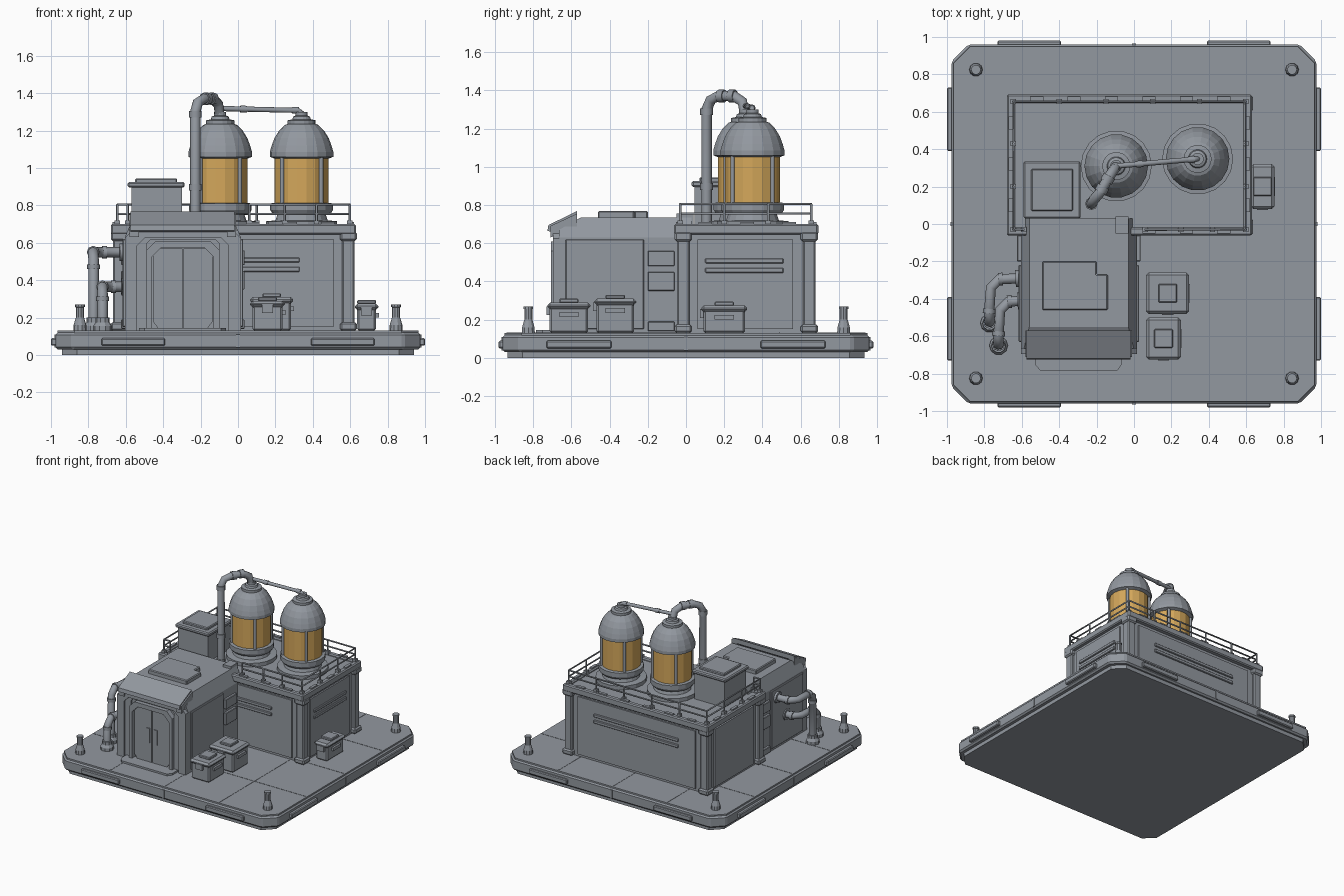
import bpy, bmesh, math
from mathutils import Vector

old = bpy.data.objects.get("Cube")
if old:
    bpy.data.objects.remove(old, do_unlink=True)


def material(name, rgb):
    m = bpy.data.materials.new(name)
    m.use_nodes = True
    m.diffuse_color = (*rgb, 1)
    m.node_tree.nodes["Principled BSDF"].inputs["Base Color"].default_value = (*rgb, 1)
    return m


GREY = material("steel grey", (0.29, 0.315, 0.35))
AMBER = material("amber glass", (0.66, 0.39, 0.105))


def finish(name, bm, mat=GREY, bevel=0):
    bmesh.ops.recalc_face_normals(bm, faces=bm.faces)
    me = bpy.data.meshes.new(name)
    bm.to_mesh(me)
    bm.free()
    me.materials.append(mat)
    ob = bpy.data.objects.new(name, me)
    bpy.context.collection.objects.link(ob)
    if bevel:
        mod = ob.modifiers.new("edge", "BEVEL")
        mod.width, mod.segments = bevel, 1
    return ob


def prism(name, pts, axis, lo, hi, bevel=0, cut=None):
    """Extrude a 2D outline along an axis, optionally sliced by a plane."""
    bm = bmesh.new()
    place = {"x": lambda a, b, t: (t, a, b), "y": lambda a, b, t: (a, t, b),
             "z": lambda a, b, t: (a, b, t)}[axis]
    ends = [[bm.verts.new(place(a, b, t)) for a, b in pts] for t in (lo, hi)]
    for ring in ends:
        bm.faces.new(ring)
    n = len(pts)
    for i in range(n):
        j = (i + 1) % n
        bm.faces.new((ends[0][i], ends[0][j], ends[1][j], ends[1][i]))
    if cut:
        geom = bm.verts[:] + bm.edges[:] + bm.faces[:]
        res = bmesh.ops.bisect_plane(bm, geom=geom, plane_co=cut[0], plane_no=cut[1], clear_outer=True)
        edges = [e for e in res["geom_cut"] if isinstance(e, bmesh.types.BMEdge)]
        bmesh.ops.edgenet_fill(bm, edges=edges)
    return finish(name, bm, GREY, bevel)


def box(name, x0, x1, y0, y1, z0, z1, bevel=0):
    return prism(name, [(x0, y0), (x1, y0), (x1, y1), (x0, y1)], "z", z0, z1, bevel)


def octagon(hx, hy, c):
    return [(-hx, -hy + c), (-hx + c, -hy), (hx - c, -hy), (hx, -hy + c),
            (hx, hy - c), (hx - c, hy), (-hx + c, hy), (-hx, hy - c)]


def lathe(name, profile, cx, cy, mat=GREY, segs=18):
    bm = bmesh.new()
    rings = [[bm.verts.new((cx + r * math.cos(i * math.tau / segs), cy + r * math.sin(i * math.tau / segs), z))
              for i in range(segs)] for r, z in profile]
    for a, b in zip(rings, rings[1:]):
        for i in range(segs):
            j = (i + 1) % segs
            bm.faces.new((a[i], a[j], b[j], b[i]))
    bm.faces.new(rings[0])
    bm.faces.new(rings[-1])
    return finish(name, bm, mat)


def tube(name, path, r, res=2, cyclic=False):
    cu = bpy.data.curves.new(name, "CURVE")
    cu.dimensions = "3D"
    cu.bevel_depth, cu.bevel_resolution, cu.use_fill_caps = r, res, True
    sp = cu.splines.new("POLY")
    sp.points.add(len(path) - 1)
    for p, co in zip(sp.points, path):
        p.co = (*co, 1)
    sp.use_cyclic_u = cyclic
    cu.materials.append(GREY)
    ob = bpy.data.objects.new(name, cu)
    bpy.context.collection.objects.link(ob)
    bpy.ops.object.select_all(action="DESELECT")
    ob.select_set(True)
    bpy.context.view_layer.objects.active = ob
    bpy.ops.object.convert(target="MESH")
    return ob


def collar(name, a, b, t, r, length=0.035):
    """Short thicker sleeve at fraction t along the line a-b."""
    a, b = Vector(a), Vector(b)
    mid, d = a.lerp(b, t), (b - a).normalized() * length / 2
    tube(name, [mid - d, mid + d], r)


# Base platform
prism("base_foot", octagon(0.94, 0.935, 0.08), "z", 0, 0.04)
prism("base_slab", octagon(0.975, 0.96, 0.09), "z", 0.03, 0.12, 0.012)
prism("deck", octagon(0.965, 0.95, 0.09), "z", 0.11, 0.13)
for k in (-0.49, 0, 0.49):
    box("deck_seam_x", k - 0.003, k + 0.003, -0.94, 0.94, 0.129, 0.132)
    box("deck_seam_y", -0.95, 0.95, k - 0.003, k + 0.003, 0.129, 0.132)
for s in (-1, 1):
    for c in (-0.56, 0.56):
        e = sorted((s * 0.94, s * 0.98))
        box("edge_plate", c - 0.17, c + 0.17, *e, 0.05, 0.09, 0.006)
        e = sorted((s * 0.95, s * 1.0))
        box("edge_plate", *e, c - 0.17, c + 0.17, 0.05, 0.09, 0.006)
        lathe("corner_bollard", [(0.036, 0.13), (0.034, 0.16), (0.022, 0.2), (0.022, 0.255), (0.026, 0.257),
                                 (0.026, 0.27)], s * 0.845, math.copysign(0.825, c), segs=10)
    box("edge_clip", -0.01, 0.01, *sorted((s * 0.94, s * 0.966)), 0.04, 0.11)
    box("edge_clip", *sorted((s * 0.95, s * 0.98)), -0.01, 0.01, 0.04, 0.11)

# Main block with corner posts, wall panels and vents
box("main_block", -0.64, 0.60, -0.025, 0.655, 0.13, 0.685)
for x in (-0.635, 0.59):
    for y in (-0.015, 0.645):
        box("corner_post", x - 0.033, x + 0.033, y - 0.033, y + 0.033, 0.13, 0.64, 0.008)
        box("post_foot", x - 0.045, x + 0.045, y - 0.045, y + 0.045, 0.13, 0.175, 0.01)
        box("post_head", x - 0.045, x + 0.045, y - 0.045, y + 0.045, 0.61, 0.66, 0.01)
box("front_wall_panel", 0.02, 0.51, -0.037, 0, 0.15, 0.62)
box("back_wall_panel", -0.55, 0.51, 0.63, 0.667, 0.15, 0.62)
box("left_wall_panel", 0.59, 0.612, 0.06, 0.56, 0.15, 0.62)
box("right_wall_panel", -0.652, -0.63, 0.06, 0.56, 0.15, 0.62)
for z in (0.445, 0.495):
    box("front_vent", 0.02, 0.33, -0.048, 0, z, z + 0.026, 0.004)
    box("back_vent", -0.4, 0.36, 0.64, 0.678, z, z + 0.026, 0.004)
    box("left_vent", 0.59, 0.623, 0.1, 0.51, z, z + 0.026, 0.004)

# Roof parapet and its clips
for y in (-0.04, 0.67):
    box("parapet_long", -0.68, 0.63, y - 0.022, y + 0.022, 0.645, 0.70, 0.008)
    for i in range(6):
        x = -0.52 + i * 0.2
        box("parapet_clip", x - 0.035, x + 0.035, y - 0.012, y + 0.012, 0.695, 0.71)
for x in (-0.658, 0.608):
    box("parapet_short", x - 0.022, x + 0.022, -0.06, 0.69, 0.645, 0.70, 0.008)
    for y in (0.1, 0.32, 0.54):
        box("parapet_clip", x - 0.012, x + 0.012, y - 0.035, y + 0.035, 0.695, 0.71)

# Railing
X0, X1, Y0, Y1 = -0.645, 0.598, -0.03, 0.655
corners = [(0.06, Y0), (X1, Y0), (X1, Y1), (X0, Y1), (X0, Y0), (-0.59, Y0)]
for z in (0.755, 0.805):
    tube("rail", [(x, y, z) for x, y in corners], 0.0065, 1)
posts = corners + [(0.25, Y0), (0.42, Y0)] + [(x, y) for x in (X0, X1) for y in (0.2, 0.43)]
posts += [(x, Y1) for x in (-0.4, -0.15, 0.1, 0.35)]
for x, y in posts:
    tube("rail_post", [(x, y, 0.68), (x, y, 0.805)], 0.007, 1)
    box("rail_foot", x - 0.014, x + 0.014, y - 0.014, y + 0.014, 0.69, 0.72)

# Rooftop unit
box("roof_unit", -0.57, -0.30, 0.045, 0.32, 0.68, 0.9)
box("roof_unit_lid", -0.59, -0.285, 0.03, 0.335, 0.895, 0.925, 0.008)
box("roof_unit_plate", -0.55, -0.325, 0.07, 0.295, 0.92, 0.945, 0.006)

# Storage tanks
for cx, cy in ((-0.095, 0.31), (0.34, 0.348)):
    lathe("tank_base", [(0.19, 0.68), (0.19, 0.715), (0.14, 0.72), (0.13, 0.75), (0.155, 0.755),
                        (0.168, 0.775), (0.168, 0.81), (0.14, 0.815)], cx, cy)
    lathe("tank_glass", [(0.145, 0.805), (0.145, 1.07)], cx, cy, AMBER)
    lathe("tank_dome", [(0.145, 1.05), (0.17, 1.06), (0.17, 1.085), (0.16, 1.12), (0.145, 1.16), (0.12, 1.2),
                        (0.09, 1.23), (0.075, 1.235), (0.075, 1.255), (0.05, 1.26), (0.045, 1.275),
                        (0.032, 1.28), (0.032, 1.3)], cx, cy)
    for k in range(4):
        a = math.radians(45 + 90 * k)
        x, y = cx + 0.148 * math.cos(a), cy + 0.148 * math.sin(a)
        tube("tank_rib", [(x, y, 0.8), (x, y, 1.07)], 0.012, 1)

# Tank pipework
riser = [(-0.228, 0.108, 0.68), (-0.228, 0.108, 1.3), (-0.215, 0.13, 1.35), (-0.18, 0.17, 1.37),
         (-0.135, 0.25, 1.37), (-0.105, 0.295, 1.34), (-0.095, 0.31, 1.26)]
tube("riser_pipe", riser, 0.028)
for t in (0.02, 0.35, 0.98):
    collar("riser_collar", riser[0], riser[1], t, 0.034)
collar("riser_collar", riser[3], riser[4], 0.2, 0.034)
collar("riser_collar", riser[3], riser[4], 0.9, 0.034)
link = [(-0.095, 0.31, 1.318), (0.32, 0.346, 1.308), (0.34, 0.348, 1.295), (0.34, 0.348, 1.26)]
tube("link_pipe", link, 0.014)
for t in (0.3, 0.97):
    collar("link_collar", link[0], link[1], t, 0.018)

# Entrance hall
prism("hall", [(-0.605, 0.13), (-0.605, 0.63), (-0.56, 0.735), (-0.03, 0.735), (0.015, 0.63), (0.015, 0.13)],
      "y", -0.665, 0.03, cut=((0, -0.55, 0.735), (0, -0.08, 0.14)))
box("hall_roof_rear", -0.10, -0.03, -0.05, 0.04, 0.68, 0.755)
prism("hall_hatch", [(-0.49, -0.46), (-0.14, -0.46), (-0.14, -0.27), (-0.2, -0.27), (-0.2, -0.2), (-0.49, -0.2)],
      "z", 0.72, 0.768, 0.006)
prism("visor", [(-0.725, 0.665), (-0.72, 0.695), (-0.57, 0.768), (-0.57, 0.73), (-0.69, 0.655)], "x", -0.575, -0.02)
CX = -0.295
for s in (-1, 1):
    wall = CX + s * 0.31
    out = lambda d: sorted((wall - s * 0.02, wall + s * d))
    box("hall_side_panel", *out(0.012), -0.63, -0.22, 0.15, 0.62, 0.004)
    for z0, z1 in ((0.14, 0.19), (0.35, 0.45), (0.48, 0.56)):
        box("hall_side_rib", *out(0.02), -0.2, -0.06, z0, z1, 0.004)
    prism("visor_bracket", [(-0.71, 0.63), (-0.71, 0.69), (-0.57, 0.755), (-0.57, 0.68)], "x",
          *sorted((CX + s * 0.235, CX + s * 0.285)))


# Door frames and door leaves
def arch(name, wo, zo, wi, zi, c, y):
    pts = [(wo, 0.13), (wo, zo - c), (wo - c, zo), (-wo + c, zo), (-wo, zo - c), (-wo, 0.13),
           (-wi, 0.13), (-wi, zi - c), (-wi + c, zi), (wi - c, zi), (wi, zi - c), (wi, 0.13)]
    prism(name, [(CX + a, b) for a, b in pts], "y", y, -0.65)


arch("outer_door_frame", 0.31, 0.665, 0.245, 0.625, 0.04, -0.695)
arch("middle_door_frame", 0.25, 0.63, 0.195, 0.615, 0.02, -0.68)
arch("inner_door_frame", 0.195, 0.61, 0.165, 0.575, 0.05, -0.705)
for s in (-1, 1):
    leaf = [(0.003, 0.14), (0.13, 0.14), (0.16, 0.18), (0.16, 0.53), (0.13, 0.57), (0.003, 0.57)]
    prism("door_leaf", [(CX + s * a, b) for a, b in leaf], "y", -0.685, -0.65)
    box("door_handle", *sorted((CX + s * 0.02, CX + s * 0.05)), -0.692, -0.68, 0.3, 0.42)
prism("door_step", [(-0.53, -0.66), (-0.53, -0.75), (-0.5, -0.785), (-0.09, -0.785), (-0.065, -0.75), (-0.065, -0.66)],
      "z", 0.125, 0.145)

# Side wall pipes
for path in ([(-0.59, -0.29, 0.55), (-0.72, -0.295, 0.55), (-0.765, -0.34, 0.55), (-0.775, -0.48, 0.55),
              (-0.772, -0.525, 0.51), (-0.772, -0.53, 0.13)],
             [(-0.59, -0.41, 0.365), (-0.67, -0.415, 0.365), (-0.715, -0.46, 0.365), (-0.725, -0.6, 0.365),
              (-0.724, -0.645, 0.32), (-0.724, -0.65, 0.13)]):
    tube("side_pipe", path, 0.028)
    collar("pipe_wall_flange", path[0], path[1], 0.2, 0.046)
    collar("pipe_collar", path[0], path[1], 0.95, 0.034, 0.025)
    collar("pipe_collar", path[2], path[3], 0.9, 0.034, 0.025)
    collar("pipe_collar", path[4], path[5], 0.1, 0.034, 0.025)
    lathe("pipe_foot", [(0.05, 0.13), (0.05, 0.155), (0.038, 0.175), (0.038, 0.2)], *path[5][:2], segs=10)

# Supply crates
for x0, x1, y0, y1, top in ((0.065, 0.295, -0.48, -0.26, 0.32), (0.065, 0.25, -0.725, -0.5, 0.3),
                            (0.625, 0.75, 0.08, 0.32, 0.285)):
    mx, my = (x0 + x1) / 2, (y0 + y1) / 2
    box("crate", x0 + 0.012, x1 - 0.012, y0 + 0.012, y1 - 0.012, 0.13, top - 0.03, 0.01)
    box("crate_lid", x0, x1, y0, y1, top - 0.045, top - 0.01, 0.014)
    box("crate_top", mx - 0.05, mx + 0.05, my - 0.05, my + 0.05, top - 0.012, top + 0.01, 0.005)
    box("crate_latch", mx - 0.03, mx + 0.03, y0 - 0.006, y0 + 0.02, top - 0.075, top - 0.03)
    box("crate_grip", x1 - 0.02, x1 + 0.004, my - 0.05, my + 0.05, top - 0.085, top - 0.06)
